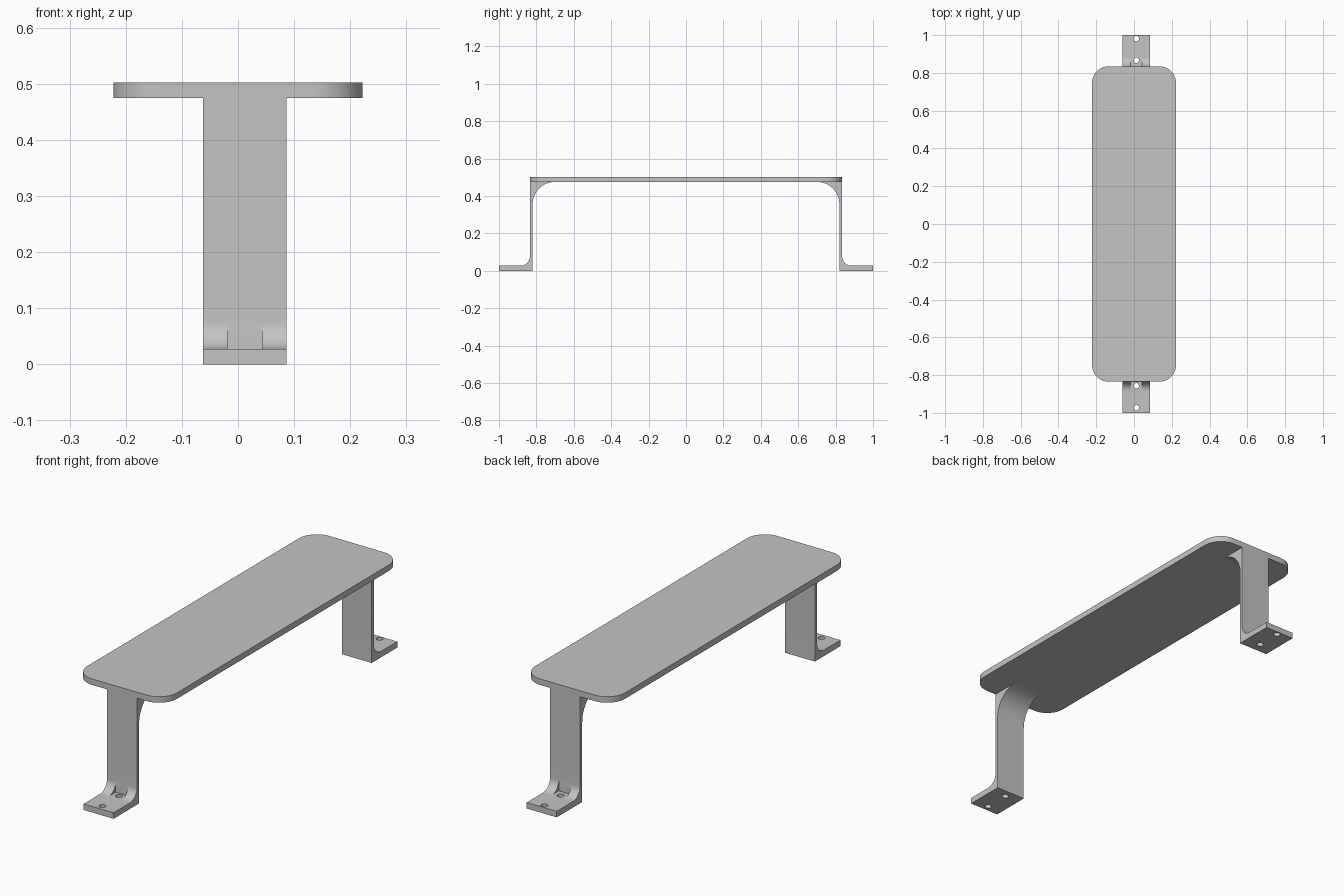
import bpy
import bmesh
from math import cos, sin, pi

cube = bpy.data.objects.get("Cube")
if cube:
    bpy.data.objects.remove(cube, do_unlink=True)

grey = bpy.data.materials.new("light_grey")
grey.use_nodes = True
grey.diffuse_color = (0.55, 0.55, 0.55, 1)
grey.node_tree.nodes["Principled BSDF"].inputs["Base Color"].default_value = grey.diffuse_color

TOP, UNDER = 0.502, 0.475        # board faces
END, INNER = 0.835, 0.82         # leg faces along y
FOOT = 0.027                     # foot thickness
LEG_X, LEG_HALF = 0.012, 0.074   # leg centre and half width


def arc(cx, cy, r, start, end, steps=16):
    """Points on an arc, with angles in quarter turns."""
    angles = [(start + (end - start) * i / steps) * pi / 2 for i in range(steps + 1)]
    return [(cx + r * cos(a), cy + r * sin(a)) for a in angles]


def extrude(name, points, offset):
    """Solid made by sweeping a flat outline along an offset."""
    bm = bmesh.new()
    face = bm.faces.new([bm.verts.new(p) for p in points])
    swept = bmesh.ops.extrude_face_region(bm, geom=[face])["geom"]
    verts = [v for v in swept if isinstance(v, bmesh.types.BMVert)]
    bmesh.ops.translate(bm, verts=verts, vec=offset)
    bmesh.ops.recalc_face_normals(bm, faces=bm.faces)
    mesh = bpy.data.meshes.new(name)
    bm.to_mesh(mesh)
    bm.free()
    mesh.materials.append(grey)
    obj = bpy.data.objects.new(name, mesh)
    bpy.context.collection.objects.link(obj)
    return obj


def activate(obj):
    bpy.ops.object.select_all(action="DESELECT")
    obj.select_set(True)
    bpy.context.view_layer.objects.active = obj


def cut(obj, cutter):
    mod = obj.modifiers.new("cut", "BOOLEAN")
    mod.operation = "DIFFERENCE"
    mod.solver = "EXACT"
    mod.object = cutter
    activate(obj)
    bpy.ops.object.modifier_apply(modifier=mod.name)
    bpy.data.objects.remove(cutter, do_unlink=True)


def smooth(obj):
    activate(obj)
    bpy.ops.object.shade_smooth_by_angle(angle=0.5)


# Board with rounded corners
r = 0.088
cx, cy = 0.222 - r, END - r
outline = (arc(cx, cy, r, 0, 1) + arc(-cx, cy, r, 1, 2)
           + arc(-cx, -cy, r, 2, 3) + arc(cx, -cy, r, 3, 4))
board = extrude("board", [(x, y, UNDER) for x, y in outline], (0, 0, TOP - UNDER))
smooth(board)

# Leg side profile: foot, small outer fillet, post, large inner fillet
BIG, SMALL = 0.12, 0.05
profile = ([(INNER, 0), (1, 0), (1, FOOT)]
           + arc(END + SMALL, FOOT + SMALL, SMALL, 3, 2)
           + [(END, UNDER)]
           + arc(INNER - BIG, UNDER - BIG, BIG, 1, 0))

for name, side, holes in (("front_leg", -1, (0.857, 0.973)),
                          ("back_leg", 1, (0.867, 0.981))):
    leg = extrude(name, [(LEG_X - LEG_HALF, side * y, z) for y, z in profile],
                  (2 * LEG_HALF, 0, 0))
    # Screw head clearance through the small fillet
    w = 0.031
    slot = [(END, FOOT), (END + 0.07, FOOT), (END + 0.07, 0.12), (END, 0.12)]
    cut(leg, extrude("slot_cutter",
                     [(LEG_X - w, side * (y + 0.0003), z + 0.0003) for y, z in slot],
                     (2 * w, 0, 0)))
    # Screw holes
    for y in holes:
        ring = arc(LEG_X, side * y, 0.0145, 0, 4, 24)[:-1]
        cut(leg, extrude("hole_cutter", [(px, py, -0.05) for px, py in ring], (0, 0, 0.15)))
    smooth(leg)
